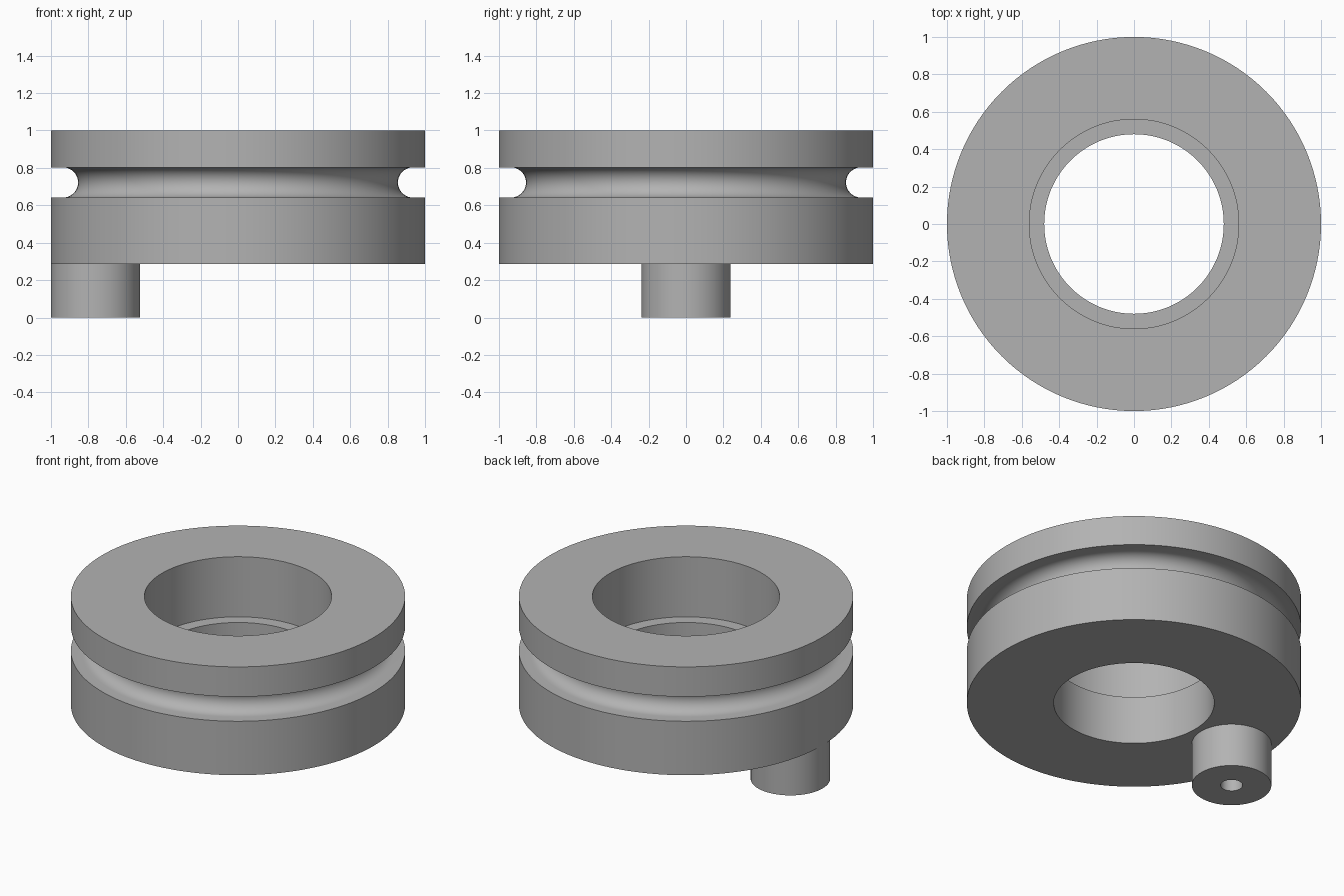
import bpy, bmesh, math

if "Cube" in bpy.data.objects:
    bpy.data.objects.remove(bpy.data.objects["Cube"])

grey = bpy.data.materials.new("plain grey")
grey.diffuse_color = (0.45, 0.45, 0.45, 1)
grey.use_nodes = True
grey.node_tree.nodes["Principled BSDF"].inputs["Base Color"].default_value = grey.diffuse_color


def lathe(name, profile, steps, location=(0, 0, 0), closed=False):
    """Spin an (r, z) profile around the z axis."""
    bm = bmesh.new()
    verts = [bm.verts.new((r, 0, z)) for r, z in profile]
    pairs = list(zip(verts, verts[1:]))
    if closed:
        pairs.append((verts[-1], verts[0]))
    edges = [bm.edges.new(p) for p in pairs]
    bmesh.ops.spin(bm, geom=verts + edges, cent=(0, 0, 0), axis=(0, 0, 1),
                   angle=math.tau, steps=steps, use_merge=True)
    bmesh.ops.remove_doubles(bm, verts=bm.verts, dist=1e-5)
    bmesh.ops.recalc_face_normals(bm, faces=bm.faces)
    mesh = bpy.data.meshes.new(name)
    bm.to_mesh(mesh)
    bm.free()
    mesh.materials.append(grey)
    obj = bpy.data.objects.new(name, mesh)
    obj.location = location
    bpy.context.collection.objects.link(obj)
    bpy.ops.object.select_all(action='DESELECT')
    obj.select_set(True)
    bpy.context.view_layer.objects.active = obj
    bpy.ops.object.shade_smooth_by_angle(angle=math.radians(30))
    return obj


BASE = 0.285

# Grooved wheel: stepped bore inside, round-bottomed groove outside
groove_r, groove_x, groove_z = 0.081, 0.936, 0.722
groove = []
for i in range(17):
    a = math.pi * i / 16
    groove.append((groove_x - groove_r * math.sin(a),
                   groove_z - groove_r * math.cos(a)))
wheel = [(0.48, BASE), (1, BASE), (1, groove_z - groove_r)] + groove + [
    (1, groove_z + groove_r), (1, 1), (0.56, 1), (0.56, 0.603), (0.48, 0.603)]
lathe("grooved_wheel", wheel, 128, closed=True)

# Crank peg under the rim, with a blind hole from below
peg = [(0.238, BASE), (0.238, 0), (0.066, 0), (0.066, BASE - 0.002),
       (0, BASE - 0.002)]
lathe("crank_peg", peg, 64, location=(-0.762, 0, 0))
